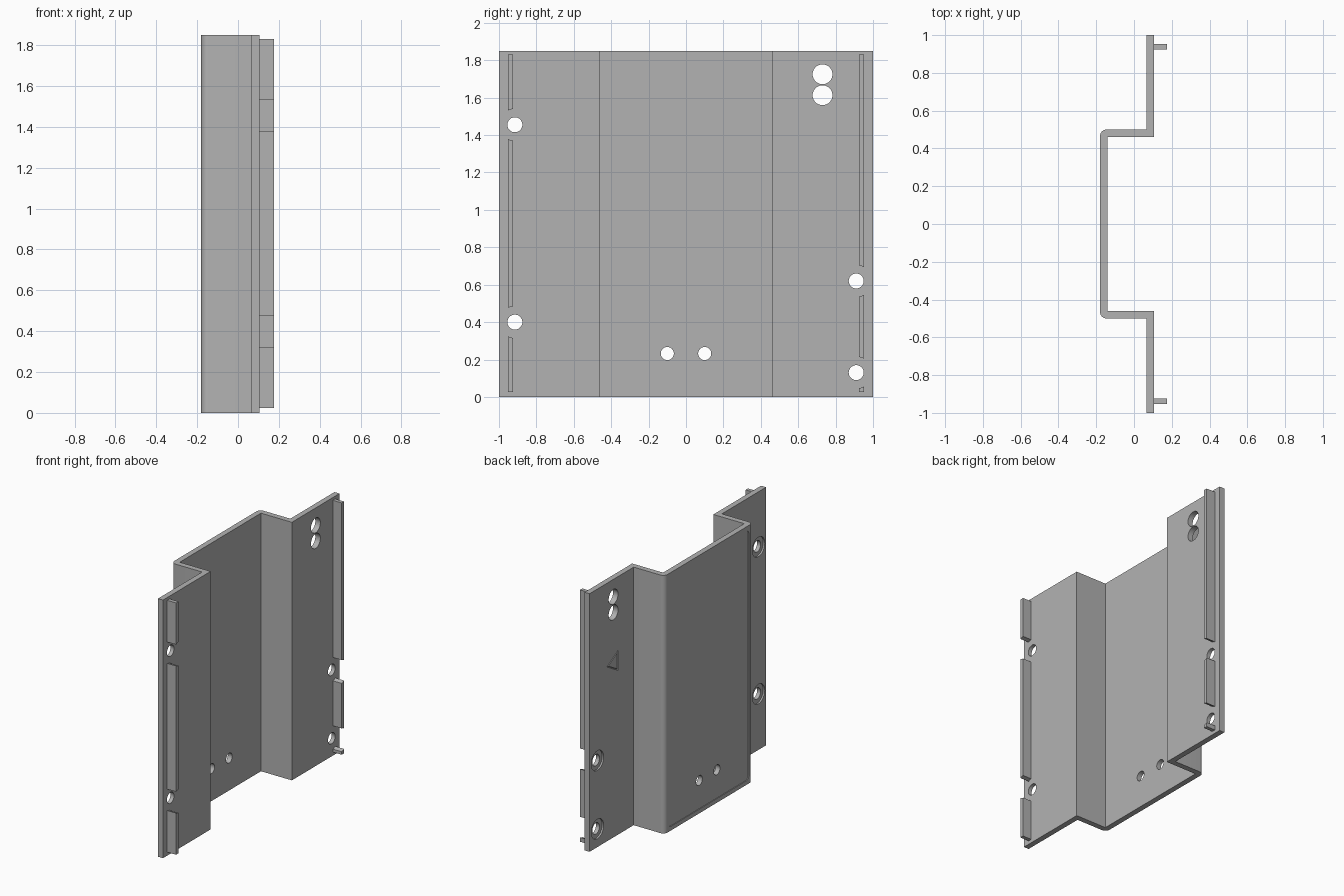
import bpy, bmesh, math

if "Cube" in bpy.data.objects:
    bpy.data.objects.remove(bpy.data.objects["Cube"], do_unlink=True)

HEIGHT = 1.85
FRONT_X, BACK_X = 0.105, 0.065   # two faces of the side flanges
PAN_X = -0.18                    # outer face of the raised centre

grey = bpy.data.materials.new("plain grey")
grey.use_nodes = True
colour = (0.448, 0.448, 0.448, 1)
grey.diffuse_color = colour
grey.node_tree.nodes["Principled BSDF"].inputs["Base Color"].default_value = colour


def make(name, bm):
    bmesh.ops.recalc_face_normals(bm, faces=bm.faces)
    mesh = bpy.data.meshes.new(name)
    bm.to_mesh(mesh)
    bm.free()
    mesh.materials.append(grey)
    obj = bpy.data.objects.new(name, mesh)
    bpy.context.collection.objects.link(obj)
    return obj


def box(name, x, y, z, corner=0):
    """Box from ranges; corner rounds the edges running along x."""
    bm = bmesh.new()
    bmesh.ops.create_cube(bm, size=1)
    for v in bm.verts:
        v.co = [r[0] if c < 0 else r[1] for c, r in zip(v.co, (x, y, z))]
    if corner:
        edges = [e for e in bm.edges if abs(e.verts[0].co.x - e.verts[1].co.x) > 1e-6]
        bmesh.ops.bevel(bm, geom=edges, offset=corner, segments=6, profile=0.5, affect='EDGES')
    return make(name, bm)


def activate(obj):
    bpy.ops.object.select_all(action='DESELECT')
    obj.select_set(True)
    bpy.context.view_layer.objects.active = obj


def cut(target, cutter):
    cutter.hide_render = True
    mod = target.modifiers.new("cut", 'BOOLEAN')
    mod.operation, mod.solver, mod.object = 'DIFFERENCE', 'EXACT', cutter
    activate(target)
    bpy.ops.object.modifier_apply(modifier=mod.name)
    bpy.data.objects.remove(cutter, do_unlink=True)


def drill(target, y, z, radius, x0=-0.4, x1=0.4):
    bpy.ops.mesh.primitive_cylinder_add(vertices=40, radius=radius, depth=x1 - x0,
                                        location=((x0 + x1) / 2, y, z),
                                        rotation=(0, math.pi / 2, 0))
    cut(target, bpy.context.object)


# Folded sheet: half profile with a rounded outer bend, mirrored in y
r = 0.035
outer = [(BACK_X, 1), (BACK_X, 0.5)]
for i in range(9):
    a = math.pi / 2 * (1 + i / 8)
    outer.append((PAN_X + r + r * math.cos(a), 0.5 - r + r * math.sin(a)))
inner = [(PAN_X + 0.04, 0.46), (FRONT_X, 0.46), (FRONT_X, 1)]


def flip(points):
    return [(x, -y) for x, y in reversed(points)]


bm = bmesh.new()
outline = outer + flip(outer) + flip(inner) + inner
face = bm.faces.new([bm.verts.new((x, y, 0)) for x, y in outline])
top = bmesh.ops.extrude_face_region(bm, geom=[face])["geom"]
bmesh.ops.translate(bm, vec=(0, 0, HEIGHT),
                    verts=[v for v in top if isinstance(v, bmesh.types.BMVert)])
panel = make("folded_panel", bm)

# Shallow recess on the outer face of the centre
cut(panel, box("recess_cutter", (-0.3, PAN_X + 0.005), (-0.455, 0.455),
               (0.03, HEIGHT - 0.03), 0.03))

# Screw holes with counterbores, cable holes and centre holes
screws = [(-0.915, 1.455), (-0.915, 0.4), (0.91, 0.62), (0.91, 0.13)]
for y, z in screws:
    drill(panel, y, z, 0.07, 0, BACK_X + 0.012)
    drill(panel, y, z, 0.04)
for z in (1.725, 1.613):
    drill(panel, 0.73, z, 0.053)
for y in (-0.1, 0.1):
    drill(panel, y, 0.232, 0.035)

# Engraved triangle outline on the back of the flange
bpy.ops.mesh.primitive_torus_add(major_segments=3, minor_segments=4, major_radius=0.075,
                                 minor_radius=0.008, location=(BACK_X, 0.72, 1.25),
                                 rotation=(math.pi / 2, 0, math.pi / 2))
cut(panel, bpy.context.object)

# Ribs along both long edges, interrupted around the screw holes
ribs = []
for side, name in ((-1, "front_edge_rib"), (1, "back_edge_rib")):
    rib = box(name, (FRONT_X, 0.175), sorted((side * 0.925, side * 0.952)), (0.025, 1.83))
    for y, z in screws:
        if y * side > 0:
            drill(rib, y, z, 0.085)
    ribs.append(rib)

# Smooth bends and holes, sharp folds
for obj in [panel] + ribs:
    activate(obj)
    bpy.ops.object.shade_smooth_by_angle(angle=math.radians(30))
